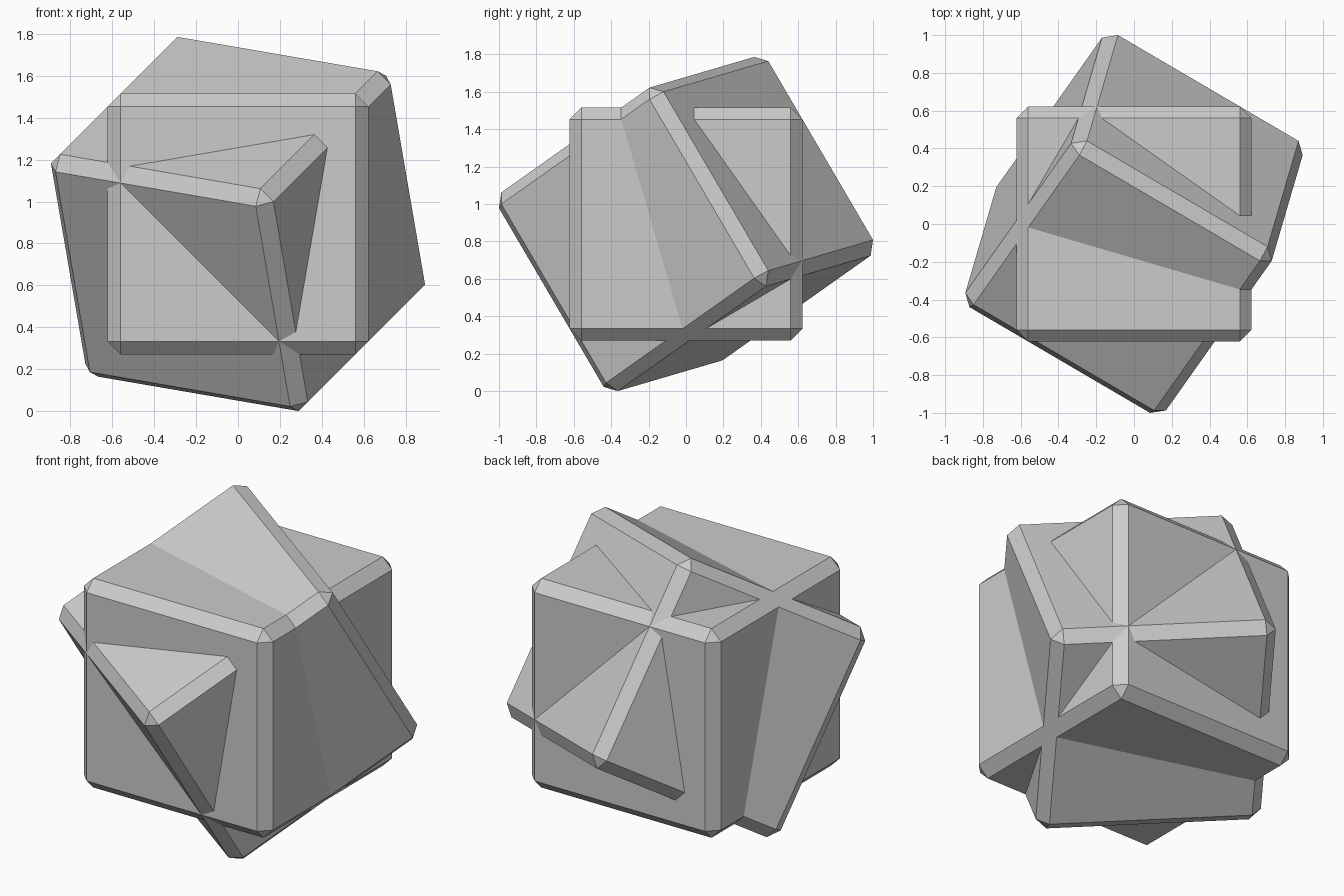
import bpy
from math import radians
from mathutils import Matrix, Vector

if "Cube" in bpy.data.objects:
    bpy.data.objects.remove(bpy.data.objects["Cube"])

HALF = 0.6222      # half edge length of each cube
BEVEL = 0.0622     # single flat chamfer
CENTRE_Z = 0.893


def chamfered_cube(name, rotation):
    bpy.ops.mesh.primitive_cube_add(size=2 * HALF)
    cube = bpy.context.object
    cube.name = name
    cube.matrix_world = Matrix.Translation((0, 0, CENTRE_Z)) @ rotation
    bevel = cube.modifiers.new("chamfer", 'BEVEL')
    bevel.width = BEVEL
    bevel.segments = 1
    bevel.limit_method = 'NONE'
    return cube


# Upright cube of the crystal twin
chamfered_cube("upright_cube", Matrix.Identity(4))

# Second cube, turned 45 degrees about a face diagonal and passing through the first
chamfered_cube("tilted_cube", Matrix.Rotation(radians(45), 4, Vector((1, 0, -1)).normalized()))
